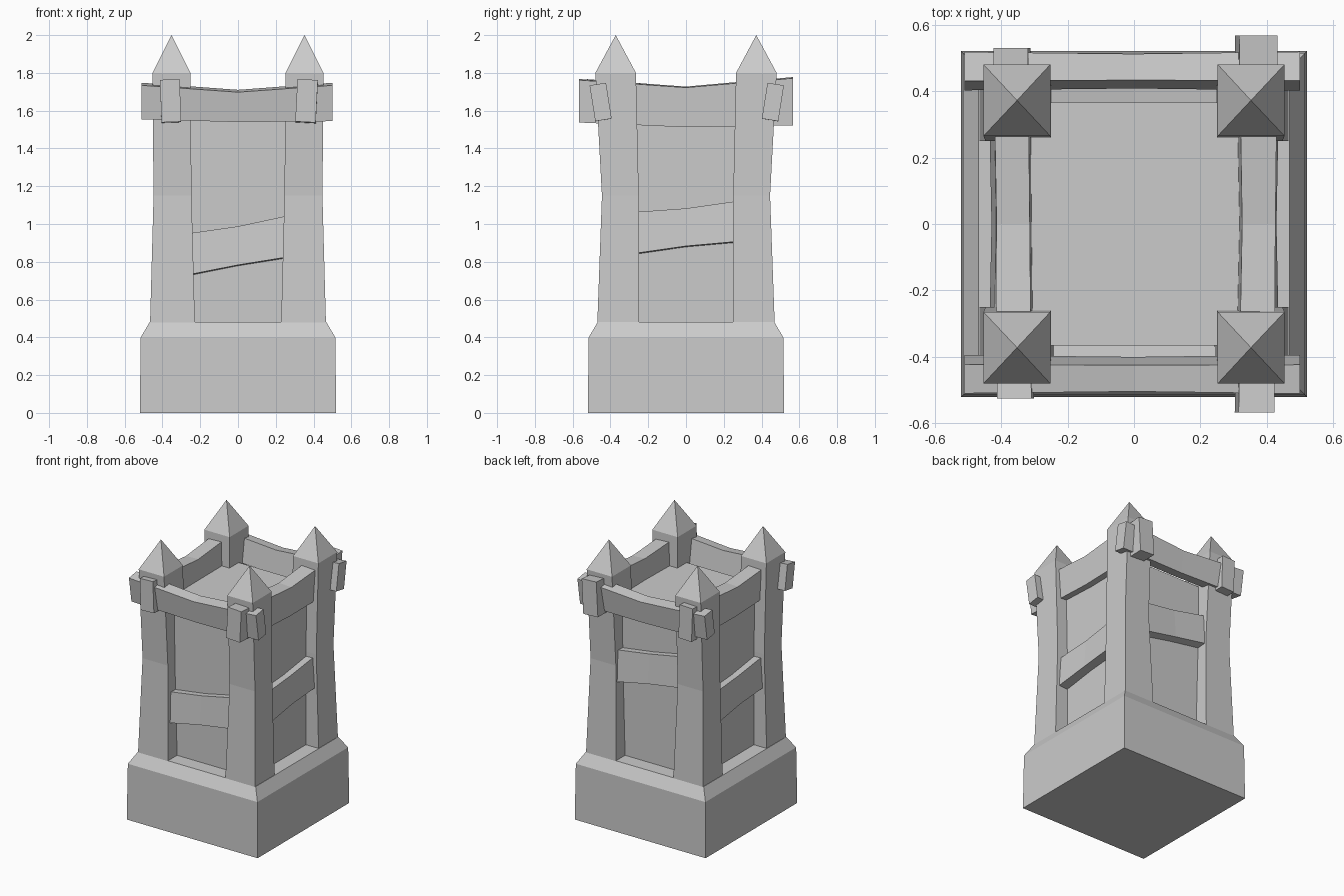
import bpy
from math import radians, sin, cos

if "Cube" in bpy.data.objects:
    bpy.data.objects.remove(bpy.data.objects["Cube"])


def make(name, verts, faces):
    mesh = bpy.data.meshes.new(name)
    mesh.from_pydata(verts, [], faces)
    mesh.update()
    # consistent outward normals
    import bmesh
    bm = bmesh.new()
    bm.from_mesh(mesh)
    bmesh.ops.recalc_face_normals(bm, faces=bm.faces)
    bm.to_mesh(mesh)
    bm.free()
    ob = bpy.data.objects.new(name, mesh)
    bpy.context.collection.objects.link(ob)
    return ob


def loft(name, rings, tip=None):
    """Skin a list of four-point rings, closed with a cap or a pointed tip."""
    verts = [p for r in rings for p in r]
    faces = [(0, 1, 2, 3)]
    for k in range(len(rings) - 1):
        for i in range(4):
            j = (i + 1) % 4
            faces.append((4*k + i, 4*k + j, 4*k + 4 + j, 4*k + 4 + i))
    n = len(verts) - 4
    if tip:
        verts.append(tip)
        faces += [(n + i, n + (i + 1) % 4, n + 4) for i in range(4)]
    else:
        faces.append((n, n + 1, n + 2, n + 3))
    return make(name, verts, faces)


def rect(x0, x1, y0, y1, z):
    return [(x0, y0, z), (x1, y0, z), (x1, y1, z), (x0, y1, z)]


def beam(name, axis, sections, roll):
    """Sections along x or y: (position, lateral centre, half width, z low, z high)."""
    c, s = cos(radians(roll)), sin(radians(roll))
    rings = []
    for p, lat, hw, lo, hi in sections:
        zc, hh = (lo + hi) / 2, (hi - lo) / 2
        ring = []
        for u, v in ((-hw, -hh), (hw, -hh), (hw, hh), (-hw, hh)):
            a, z = lat + u*c - v*s, zc + u*s + v*c
            ring.append((p, a, z) if axis == 'x' else (a, p, z))
        rings.append(ring)
    return loft(name, rings)


# Chamfered stone base
loft("base", [rect(-h, h, -h, h, z) for z, h in ((0, .52), (.4, .515), (.48, .468))])

# Recessed core with flat roof
loft("core", [rect(-.365, .365, -.365, .365, z) for z in (.46, 1.58)])

# Corner posts with pointed caps: z, inner x, outer x, inner y, outer y
post = [(.46, .228, .466, .25, .47), (1.15, .246, .447, .25, .445),
        (1.8, .252, .453, .265, .48)]
for sx, fx in ((-1, "left"), (1, "right")):
    for sy, fy in ((-1, "front"), (1, "back")):
        loft(f"post_{fy}_{fx}",
             [rect(sx*a, sx*b, sy*c, sy*d, z) for z, a, b, c, d in post],
             (sx*.352, sy*.372, 2.0))

# Front and back top rails, leaning and sagging in the middle
for s, name in ((-1, "front"), (1, "back")):
    e = .452 if s < 0 else .46
    beam(f"top_rail_{name}", 'x',
         [(-.51, s*e, .044, 1.56, 1.742), (0, s*e, .04, 1.545, 1.705),
          (.5, s*e, .044, 1.55, 1.742)], -s*9)

# Left and right top rails, passing through the posts
beam("top_rail_left", 'y',
     [(-.525, -.357, .052, 1.54, 1.765), (0, -.36, .05, 1.515, 1.725),
      (.53, -.367, .052, 1.53, 1.77)], 2)
beam("top_rail_right", 'y',
     [(-.567, .363, .054, 1.54, 1.765), (0, .37, .05, 1.515, 1.725),
      (.567, .368, .058, 1.525, 1.775)], -3)

# Crooked middle planks: axis, side, direction of rise, low end z, mid z, high end z
planks = {
    "front": ('x', -1, 1, (.725, .945), (.78, .985), (.825, 1.045)),
    "back": ('x', 1, -1, (1.02, 1.245), (1.075, 1.285), (1.12, 1.34)),
    "right": ('y', 1, 1, (.84, 1.06), (.88, 1.08), (.905, 1.12)),
    "left": ('y', -1, -1, (.84, 1.06), (.88, 1.08), (.905, 1.12)),
}
for name, (axis, s, d, a, b, c) in planks.items():
    beam(f"plank_{name}", axis,
         [(-d*.28, s*.385, .042, *a), (0, s*.38, .042, *b), (d*.28, s*.385, .042, *c)], s*4)
